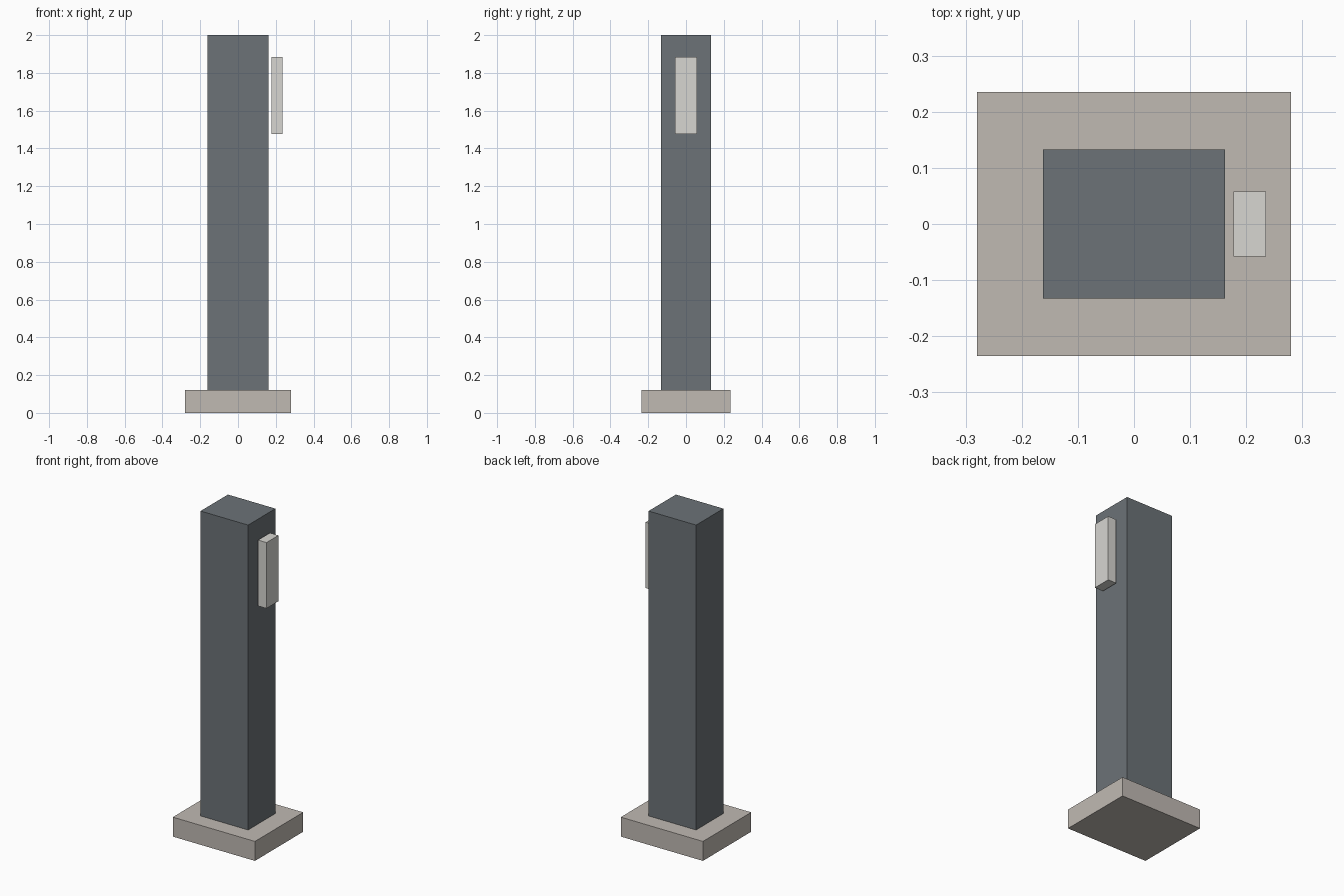
import bpy

if "Cube" in bpy.data.objects:
    bpy.data.objects.remove(bpy.data.objects["Cube"])


def material(name, color):
    m = bpy.data.materials.new(name)
    m.diffuse_color = (*color, 1)
    m.use_nodes = True
    m.node_tree.nodes["Principled BSDF"].inputs["Base Color"].default_value = m.diffuse_color
    return m


def box(name, x, y, z, mat):
    """Box from (min, max) ranges on each axis."""
    spans = (x, y, z)
    bpy.ops.mesh.primitive_cube_add(size=1, location=[(a + b) / 2 for a, b in spans])
    ob = bpy.context.object
    ob.name = name
    ob.scale = [b - a for a, b in spans]
    bpy.ops.object.transform_apply(location=False, rotation=False, scale=True)
    ob.data.materials.append(mat)
    return ob


stone = material("stone", (0.53, 0.49, 0.45))
slate = material("slate", (0.15, 0.17, 0.185))
pale = material("pale", (0.68, 0.67, 0.64))

# Plinth, tall shaft, and the panel standing just off the right face
box("base", (-0.28, 0.28), (-0.235, 0.235), (0, 0.12), stone)
box("column", (-0.162, 0.162), (-0.133, 0.133), (0.12, 2.0), slate)
box("side_panel", (0.177, 0.235), (-0.058, 0.058), (1.477, 1.883), pale)
